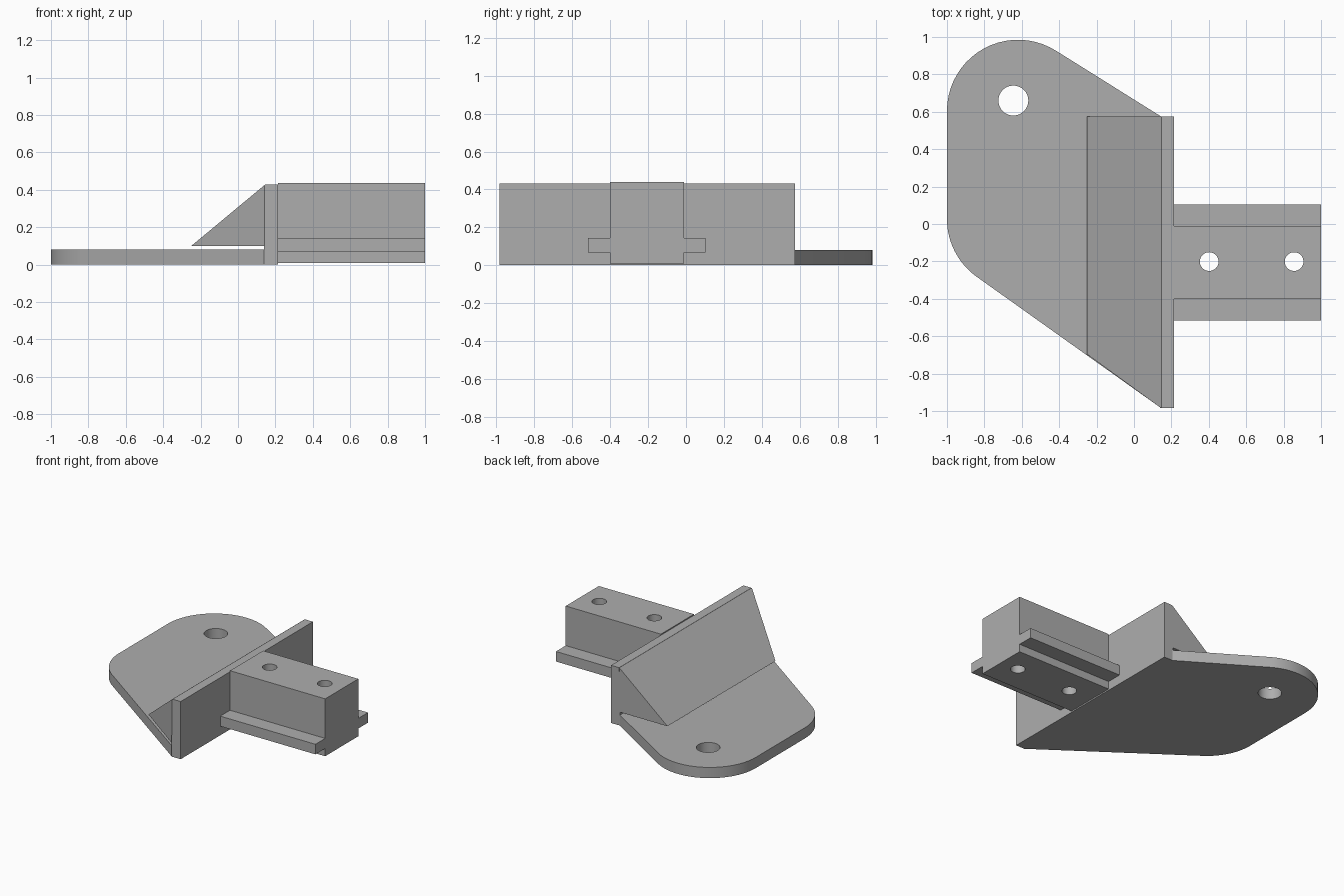
import bpy, bmesh
from math import radians, sin, cos
from mathutils import Vector

default = bpy.data.objects.get("Cube")
if default:
    bpy.data.objects.remove(default, do_unlink=True)

GREY = (0.42, 0.42, 0.42, 1)
grey = bpy.data.materials.new("plain grey")
grey.use_nodes = True
grey.diffuse_color = GREY
grey.node_tree.nodes["Principled BSDF"].inputs["Base Color"].default_value = GREY


def prism(name, points, shift):
    """Extrude a closed outline of 3D points along a vector."""
    bm = bmesh.new()
    face = bm.faces.new([bm.verts.new(p) for p in points])
    moved = bmesh.ops.extrude_face_region(bm, geom=[face])["geom"]
    bmesh.ops.translate(bm, vec=Vector(shift),
                        verts=[v for v in moved if isinstance(v, bmesh.types.BMVert)])
    bmesh.ops.recalc_face_normals(bm, faces=bm.faces)
    mesh = bpy.data.meshes.new(name)
    bm.to_mesh(mesh)
    bm.free()
    obj = bpy.data.objects.new(name, mesh)
    bpy.context.collection.objects.link(obj)
    mesh.materials.append(grey)
    return obj


def arc(cx, cy, r, start, end, steps=20):
    angles = [radians(start + (end - start) * i / steps) for i in range(steps + 1)]
    return [(cx + r * cos(a), cy + r * sin(a)) for a in angles]


def cut(obj, cutter):
    """Subtract a cutter for good, then delete it."""
    cutter.hide_render = True
    mod = obj.modifiers.new("cut", "BOOLEAN")
    mod.operation = "DIFFERENCE"
    mod.solver = "EXACT"
    mod.object = cutter
    bpy.ops.object.select_all(action="DESELECT")
    bpy.context.view_layer.objects.active = obj
    obj.select_set(True)
    bpy.ops.object.modifier_apply(modifier=mod.name)
    bpy.data.objects.remove(cutter, do_unlink=True)


def drill(obj, x, y, r):
    ring = arc(x, y, r, 0, 360, 40)[:-1]
    cut(obj, prism("drill", [(px, py, -0.2) for px, py in ring], (0, 0, 1)))


def smooth(obj):
    bpy.ops.object.select_all(action="DESELECT")
    bpy.context.view_layer.objects.active = obj
    obj.select_set(True)
    bpy.ops.object.shade_smooth_by_angle(angle=radians(30))


FRONT, BACK = -0.983, 0.576      # ends of the upright plate
WALL, FACE = 0.143, 0.215        # rear and outer side of the upright plate
TOP = 0.43

# Flat mounting plate with two rounded corners and one hole
outline = (arc(-0.62, 0.605, 0.38, 57.5, 180) + arc(-0.62, 0.027, 0.38, 180, 234.6)
           + [(WALL, FRONT), (WALL, BACK)])
base = prism("mounting_plate", [(x, y, 0) for x, y in outline], (0, 0, 0.08))
drill(base, -0.645, 0.66, 0.08)
smooth(base)

# Upright plate
prism("upright_plate",
      [(WALL - 0.005, FRONT, 0), (FACE, FRONT, 0), (FACE, FRONT, TOP), (WALL + 0.005, FRONT, TOP)],
      (0, BACK - FRONT, 0))

# Sloped brace, its front end trimmed along the edge of the mounting plate
brace = prism("sloped_brace",
              [(-0.25, FRONT, 0.1), (WALL, FRONT, 0.1), (WALL + 0.004, FRONT, TOP)],
              (0, BACK - FRONT, 0))
corner = [(-0.5, -1.2), (0.45, -1.2), (WALL, FRONT), (-0.257, -0.692), (-0.5, -0.515)]
cut(brace, prism("trimmer", [(x, y, -0.1) for x, y in corner], (0, 0, 1)))

# Square bar with a rail along both sides, drilled twice
MID = -0.206
half = [(0.195, 0.01), (0.195, 0.068), (0.31, 0.068), (0.31, 0.143), (0.195, 0.143), (0.195, 0.438)]
section = half + [(-y, z) for y, z in reversed(half)]
bar = prism("railed_bar", [(FACE, MID + y, z) for y, z in section], (1 - FACE, 0, 0))
for x in (0.402, 0.856):
    drill(bar, x, MID + 0.005, 0.05)
smooth(bar)
